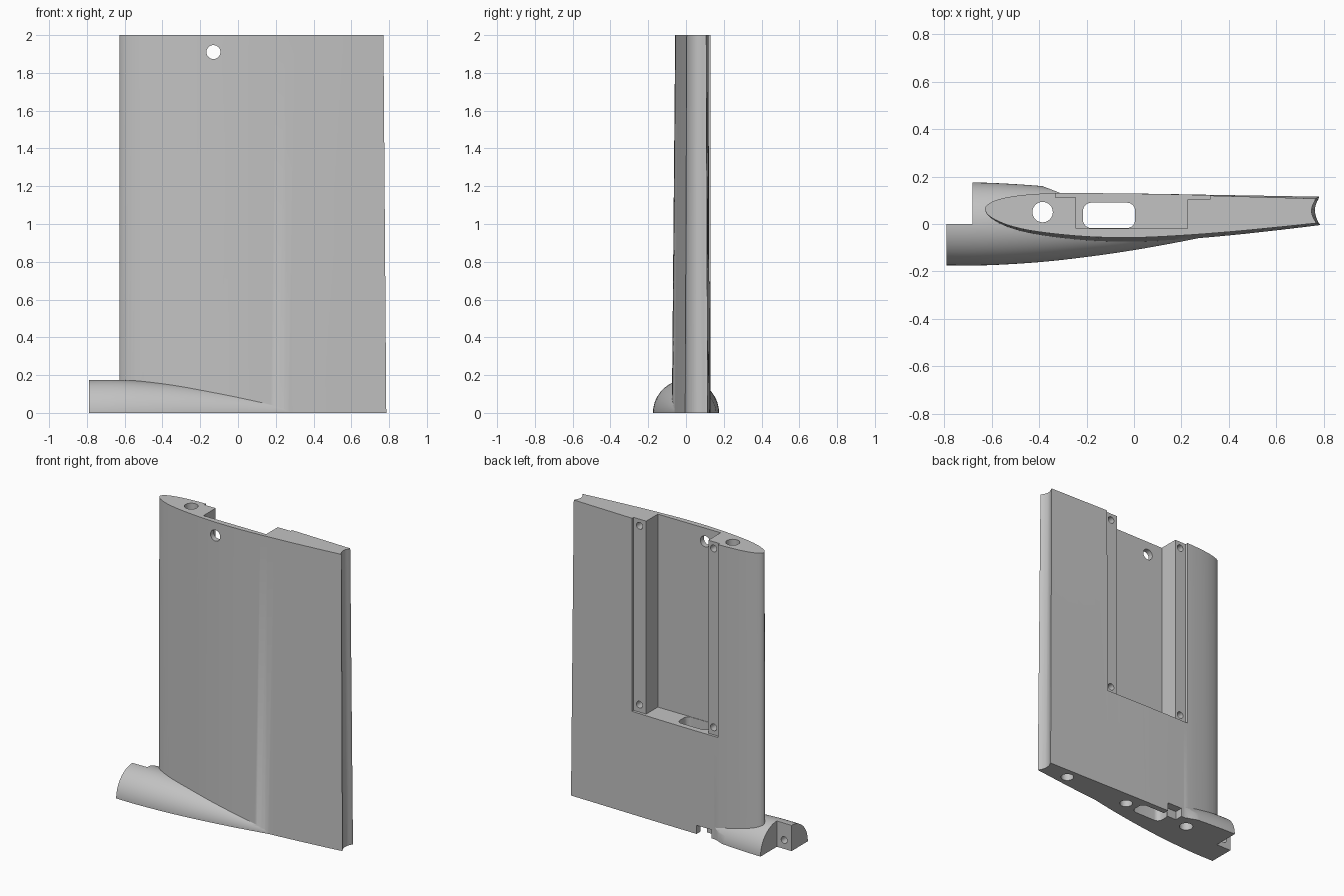
import bpy, bmesh, math
from mathutils import Matrix, Vector

if "Cube" in bpy.data.objects:
    bpy.data.objects.remove(bpy.data.objects["Cube"])

grey = bpy.data.materials.new("mid grey")
grey.diffuse_color = (0.54, 0.54, 0.54, 1)
grey.use_nodes = True
grey.node_tree.nodes["Principled BSDF"].inputs["Base Color"].default_value = grey.diffuse_color


def make(name, bm):
    bmesh.ops.recalc_face_normals(bm, faces=bm.faces[:])
    me = bpy.data.meshes.new(name)
    bm.to_mesh(me)
    bm.free()
    me.materials.append(grey)
    ob = bpy.data.objects.new(name, me)
    bpy.context.collection.objects.link(ob)
    return ob


def loft(name, rings):
    """Skin a list of equal closed rings and cap both ends."""
    bm = bmesh.new()
    vs = [[bm.verts.new(p) for p in ring] for ring in rings]
    n = len(vs[0])
    for a, b in zip(vs, vs[1:]):
        for i in range(n):
            j = (i + 1) % n
            bm.faces.new((a[i], a[j], b[j], b[i]))
    bmesh.ops.triangulate(bm, faces=bm.faces[:])  # keeps twisted sides flat
    bm.faces.new(vs[0][::-1])
    bm.faces.new(vs[-1])
    return make(name, bm)


def prism(name, pts, z0, z1):
    return loft(name, [[(x, y, z) for x, y in pts] for z in (z0, z1)])


def box(name, x0, x1, y0, y1, z0, z1):
    return prism(name, [(x0, y0), (x1, y0), (x1, y1), (x0, y1)], z0, z1)


def rod(name, p, q, r):
    p, q = Vector(p), Vector(q)
    rot = (q - p).to_track_quat('Z', 'Y').to_matrix().to_4x4()
    bm = bmesh.new()
    bmesh.ops.create_cone(bm, cap_ends=True, segments=32, radius1=r, radius2=r,
                          depth=(q - p).length,
                          matrix=Matrix.Translation((p + q) / 2) @ rot)
    return make(name, bm)


def measure(me):
    """Return whether the mesh is closed, and its volume."""
    bm = bmesh.new()
    bm.from_mesh(me)
    result = all(e.is_manifold for e in bm.edges), bm.calc_volume()
    bm.free()
    return result


def combine(ob, tool, op='DIFFERENCE'):
    """Apply a boolean, taking the first solver that gives a sound solid."""
    before = measure(ob.data)[1]
    m = ob.modifiers.new("cut", 'BOOLEAN')
    m.operation, m.object = op, tool
    for solver in ('EXACT', 'MANIFOLD', 'EXACT'):
        m.solver = solver
        bpy.context.view_layer.update()
        deps = bpy.context.evaluated_depsgraph_get()
        me = bpy.data.meshes.new_from_object(ob.evaluated_get(deps))
        closed, vol = measure(me)
        change = vol - before if op == 'UNION' else before - vol
        if closed and change > 1e-7 and vol > 0:
            break
    ob.modifiers.clear()
    ob.data = me
    bpy.data.objects.remove(tool)


def spline(pts, steps=4):
    """Catmull-Rom curve through the points."""
    out = []
    ext = [pts[0]] + pts + [pts[-1]]
    for i in range(len(pts) - 1):
        a, b, c, d = (Vector(p) for p in ext[i:i + 4])
        for s in range(steps):
            t = s / steps
            out.append(0.5 * (2 * b + (c - a) * t + (2 * a - 5 * b + 4 * c - d) * t * t
                              + (3 * b - a - 3 * c + d) * t ** 3))
    return out + [Vector(pts[-1])]


# wing section: back side, nose, front side, then hollow trailing edge
skin = spline([(0.765, 0.107), (0.3, 0.12), (0, 0.128), (-0.3, 0.13), (-0.42, 0.126),
               (-0.52, 0.115), (-0.595, 0.095), (-0.628, 0.064), (-0.6, 0.027),
               (-0.52, -0.008), (-0.4, -0.033), (-0.2, -0.053), (0, -0.057),
               (0.2, -0.048), (0.4, -0.033), (0.6, -0.014), (0.77, 0.004)])
hollow = [Vector((0.768 - 0.02 * math.sin(math.pi * i / 10), 0.004 + 0.0103 * i))
          for i in range(1, 10)]


def section(z):
    k = 1 - z / 2
    ring = []
    for p in skin + hollow:
        if p.y > 0.06:
            y = p.y + 0.008 * k * max(0, p.x) / 0.77
        else:
            y = 0.06 - (0.06 - p.y) * (1 + 0.15 * k)
        ring.append((p.x + 0.015 * k * (p.x + 0.63) / 1.4, y, z))
    return ring


wing = loft("wing_panel", [section(-0.02), section(2.0)])

# round root fairing, turned about the x axis
path = spline([(-0.79, 0.174), (-0.62, 0.174), (-0.4, 0.161), (-0.2, 0.139),
               (0, 0.110), (0.2, 0.074), (0.34, 0.045)])
N = 64
turn = [2 * math.pi * (i + 0.5) / N for i in range(N)]
fairing = loft("root_fairing", [[(p.x, p.y * math.cos(a), p.y * math.sin(a)) for a in turn]
                                for p in path])
# stepped front end and slanted rear end on the back half
combine(fairing, box("step_cutter", -1, -0.68, 0, 0.4, -0.4, 0.4))
combine(fairing, prism("slant_cutter", [(-0.48, 0.196), (-0.2, 0.088), (0.5, 0.0),
                                        (0.5, 0.3), (-0.48, 0.3)], -0.4, 0.4))
combine(wing, fairing, 'UNION')
combine(wing, box("base_cutter", -2, 2, -1, 1, -1, 0))

# open bay with a recessed ledge on each side
FLOOR = 0.695
combine(wing, box("bay_cutter", -0.245, 0.225, -0.02, 0.4, FLOOR, 2.2))
combine(wing, box("ledge_cutter", -0.33, -0.2, 0.112, 0.41, FLOOR, 2.21))
combine(wing, box("ledge_cutter", 0.2, 0.32, 0.104, 0.41, FLOOR, 2.21))

# screw holes in the ledges
for x in (-0.285, 0.275):
    for z in (0.745, 1.955):
        combine(wing, rod("screw_cutter", (x, 0.04, z), (x, 0.3, z), 0.023))

# rounded cable slot from the bay floor down to the base
slot = []
for cx, cy, a0 in ((-0.03, 0.055, 0), (-0.18, 0.055, 90), (-0.18, 0.018, 180), (-0.03, 0.018, 270)):
    for i in range(7):
        a = math.radians(a0 + 15 * i)
        slot.append((cx + 0.035 * math.cos(a), cy + 0.035 * math.sin(a)))
combine(wing, prism("slot_cutter", slot, -0.2, 0.8))

# spar hole through the full height, blind holes in the base
combine(wing, rod("spar_cutter", (-0.385, 0.05, -0.2), (-0.385, 0.05, 2.2), 0.043))
for x, y in ((0.585, 0.045), (0.09, 0.03)):
    combine(wing, rod("dowel_cutter", (x, y, -0.2), (x, y, 0.2), 0.04))

# hole through the front wall, pin hole in the step, notch at the back of the root
combine(wing, rod("wall_cutter", (-0.13, -0.3, 1.91), (-0.13, 0.02, 1.91), 0.037))
combine(wing, rod("pin_cutter", (-0.735, -0.08, 0.06), (-0.735, 0.1, 0.06), 0.023))
combine(wing, box("notch_cutter", -0.28, -0.17, 0.075, 0.4, -0.2, 0.058))

# smooth shading with crisp edges
bpy.ops.object.select_all(action='DESELECT')
wing.select_set(True)
bpy.context.view_layer.objects.active = wing
bpy.ops.object.shade_smooth_by_angle(angle=math.radians(30))
